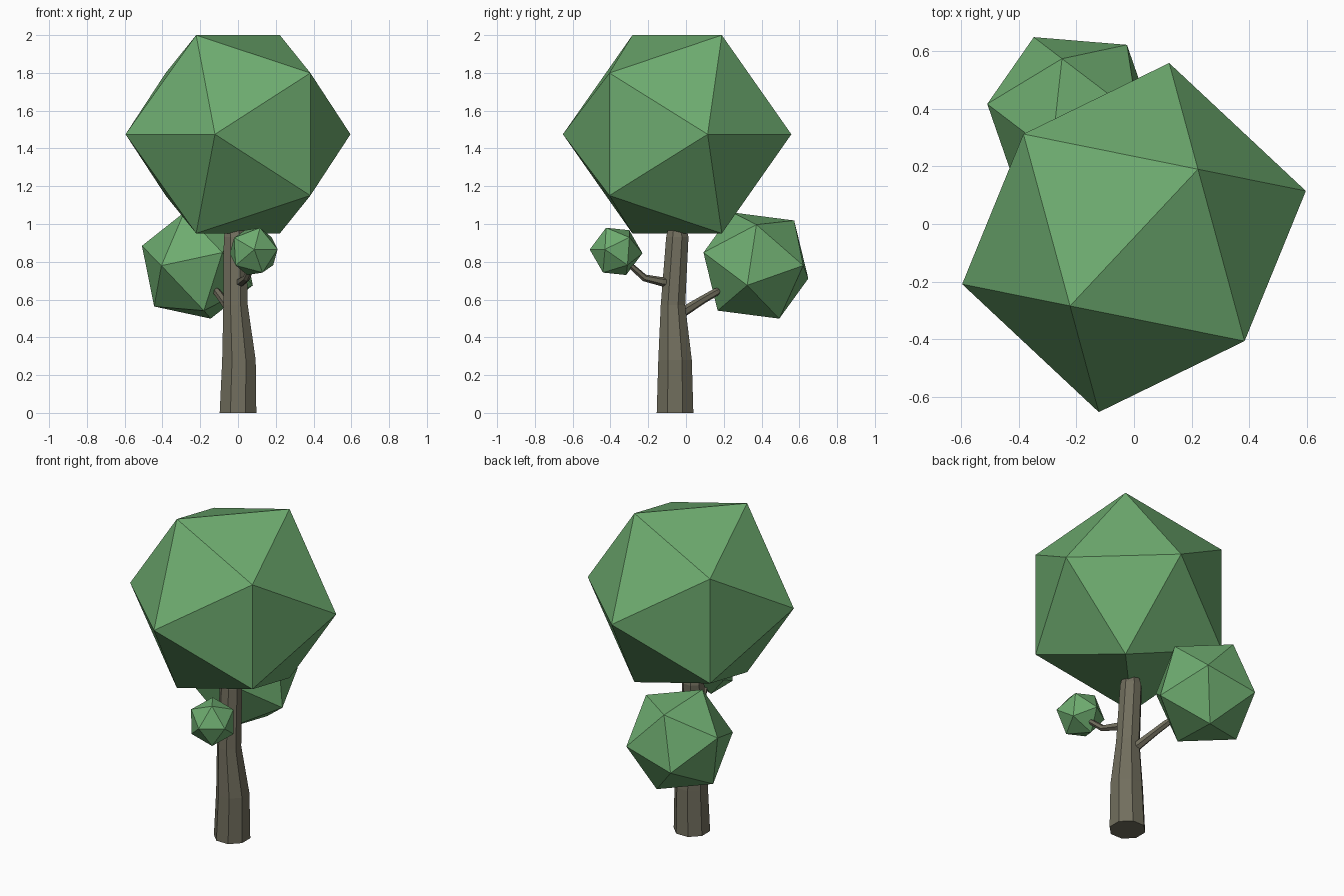
import bpy, bmesh, math
from mathutils import Vector

cube = bpy.data.objects.get("Cube")
if cube:
    bpy.data.objects.remove(cube, do_unlink=True)


def material(name, rgb):
    m = bpy.data.materials.new(name)
    m.use_nodes = True
    m.diffuse_color = (*rgb, 1)
    m.node_tree.nodes["Principled BSDF"].inputs["Base Color"].default_value = (*rgb, 1)
    return m


leaf = material("leaf green", (0.155, 0.41, 0.16))
bark = material("bark brown", (0.165, 0.155, 0.11))


def finish(name, bm, mat):
    bmesh.ops.recalc_face_normals(bm, faces=bm.faces)
    mesh = bpy.data.meshes.new(name)
    bm.to_mesh(mesh)
    bm.free()
    mesh.materials.append(mat)
    obj = bpy.data.objects.new(name, mesh)
    bpy.context.collection.objects.link(obj)
    return obj


def foliage(name, center, radius, p, q):
    """Icosahedron whose neighbouring corners p and q point the given ways."""
    p, q = Vector(p).normalized(), Vector(q).normalized()
    w, u = (p + q).normalized(), (p - q).normalized()
    v = w.cross(u)
    phi = (1 + math.sqrt(5)) / 2
    s = radius / math.sqrt(1 + phi * phi)
    bm = bmesh.new()
    for i in (-1, 1):
        for j in (-phi, phi):
            for d in (u * i + w * j, v * j + w * i, u * j + v * i):
                bm.verts.new(Vector(center) + d * s)
    bmesh.ops.convex_hull(bm, input=bm.verts[:])
    return finish(name, bm, leaf)


def limb(name, path, sides, upright=False):
    """Faceted tapering tube through (x, y, z, radius) stations."""
    pts = [Vector(s[:3]) for s in path]
    bm = bmesh.new()
    rings = []
    for i, (pt, station) in enumerate(zip(pts, path)):
        t = pts[min(i + 1, len(pts) - 1)] - pts[max(i - 1, 0)]
        t = Vector((0, 0, 1)) if upright else t.normalized()
        a = t.cross(Vector((0, 1, 0) if upright else (0, 0, 1))).normalized()
        b = t.cross(a)
        angles = [math.tau * (k + 0.5) / sides for k in range(sides)]
        rings.append([bm.verts.new(pt + (a * math.cos(g) + b * math.sin(g)) * station[3])
                      for g in angles])
    for lo, hi in zip(rings, rings[1:]):
        for k in range(sides):
            n = (k + 1) % sides
            bm.faces.new((lo[k], lo[n], hi[n], hi[k]))
    bm.faces.new(rings[0])
    bm.faces.new(rings[-1])
    return finish(name, bm, bark)


# Trunk with a gentle bend
limb("trunk", [(0, -.058, 0, .105), (.005, -.058, .28, .096), (-.013, -.069, .57, .07),
               (-.016, -.046, .93, .064), (-.016, -.046, .97, .054)], 8, upright=True)

# Side branches
limb("front_branch", [(-.01, -.06, .685, .026), (.02, -.13, .695, .024),
                      (.045, -.22, .715, .019), (.08, -.31, .795, .015)], 6)
limb("back_branch", [(-.025, -.03, .525, .028), (-.08, .09, .6, .022),
                     (-.11, .16, .64, .021), (-.117, .175, .65, .014)], 6)

# Leaf crowns
foliage("main_crown", (0, -.047, 1.475), .617, (.22, .235, .525), (-.22, -.235, .525))
foliage("back_crown", (-.215, .37, .78), .315, (-.07, -.12, .28), (-.035, .2, .24))
foliage("front_crown", (.083, -.37, .855), .14, (.005, -.139, .01), (.125, -.06, .011))
